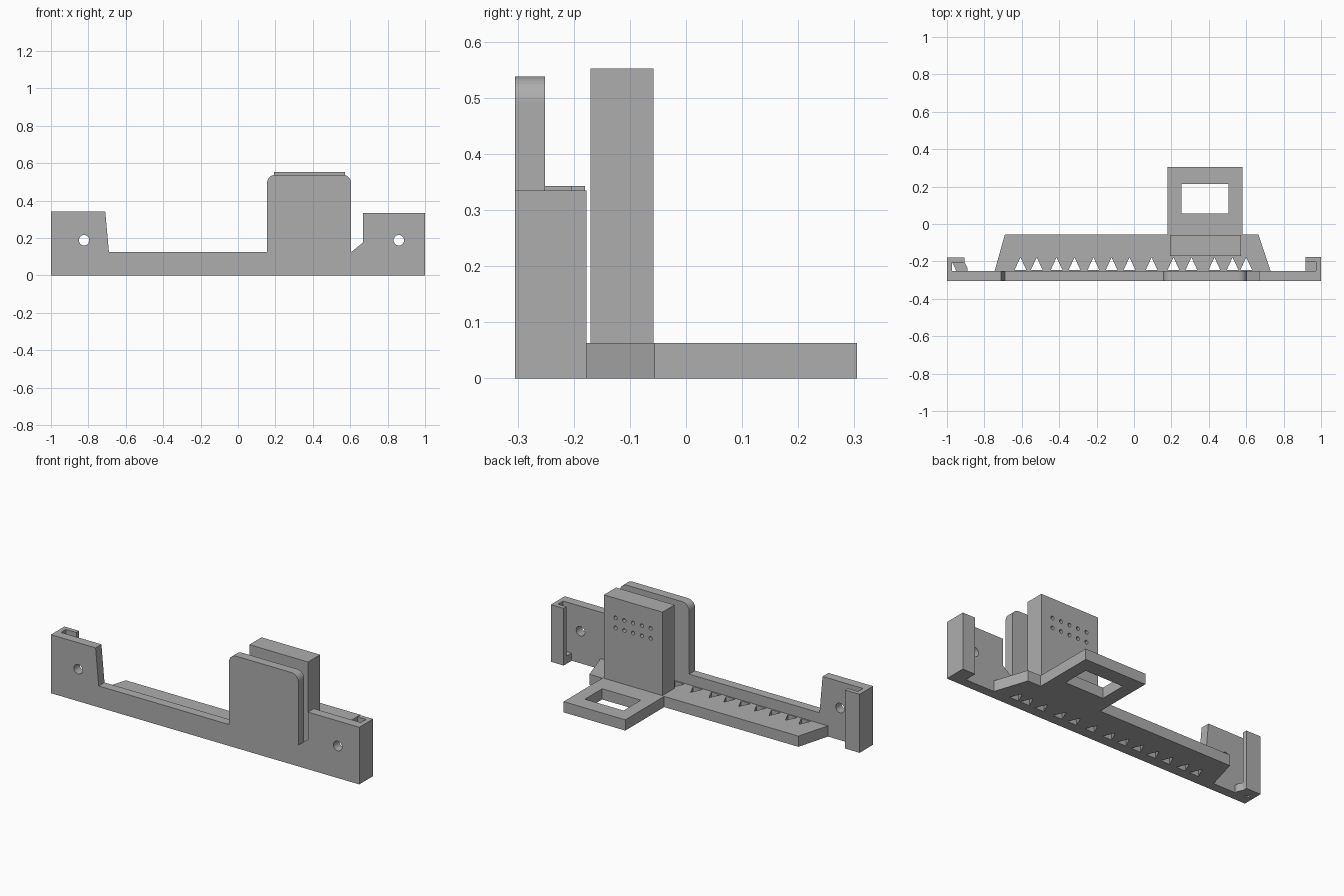
import bpy, bmesh, math
from mathutils import Vector

cube = bpy.data.objects.get("Cube")
if cube:
    bpy.data.objects.remove(cube, do_unlink=True)

grey = bpy.data.materials.new("plain grey")
grey.use_nodes = True
colour = (0.42, 0.42, 0.42, 1)
grey.diffuse_color = colour
grey.node_tree.nodes["Principled BSDF"].inputs["Base Color"].default_value = colour


def add_prism(bm, points, axis, low, high):
    """Extrude a flat outline along z (outline in x, y) or y (outline in x, z)."""
    if axis == "z":
        base = [Vector((a, b, low)) for a, b in points]
        step = Vector((0, 0, high - low))
    else:
        base = [Vector((a, low, b)) for a, b in points]
        step = Vector((0, high - low, 0))
    bottom = [bm.verts.new(p) for p in base]
    top = [bm.verts.new(p + step) for p in base]
    bm.faces.new(bottom)
    bm.faces.new(top)
    for i in range(len(base)):
        j = (i + 1) % len(base)
        bm.faces.new((bottom[i], bottom[j], top[j], top[i]))


def make(name, prisms):
    bm = bmesh.new()
    for prism in prisms:
        add_prism(bm, *prism)
    bmesh.ops.recalc_face_normals(bm, faces=bm.faces)
    mesh = bpy.data.meshes.new(name)
    bm.to_mesh(mesh)
    bm.free()
    mesh.materials.append(grey)
    obj = bpy.data.objects.new(name, mesh)
    bpy.context.collection.objects.link(obj)
    return obj


def cut(obj, prisms):
    cutter = make(obj.name + "_cutter", prisms)
    cutter.hide_render = True
    mod = obj.modifiers.new("holes", "BOOLEAN")
    mod.operation = "DIFFERENCE"
    mod.solver = "EXACT"
    mod.object = cutter
    bpy.ops.object.select_all(action="DESELECT")
    obj.select_set(True)
    bpy.context.view_layer.objects.active = obj
    bpy.ops.object.modifier_apply(modifier=mod.name)
    bpy.data.objects.remove(cutter, do_unlink=True)


def arc(cx, cz, r, start, end, n):
    angles = [math.radians(start + (end - start) * i / n) for i in range(n + 1)]
    return [(cx + r * math.cos(a), cz + r * math.sin(a)) for a in angles]


def circle(cx, cz, r, n):
    return arc(cx, cz, r, 0, 360, n)[:-1]


def rect(x0, x1, y0, y1):
    return [(x0, y0), (x1, y0), (x1, y1), (x0, y1)]


FRONT, BACK = -0.305, -0.251

# Front plate with raised ends, tall rounded panel and screw holes
outline = [(-1, 0), (1, 0), (1, 0.335), (0.667, 0.335), (0.667, 0.175), (0.605, 0.125)]
outline += arc(0.56, 0.493, 0.045, 0, 90, 8)
outline += arc(0.2, 0.493, 0.045, 90, 180, 8)
outline += [(0.155, 0.125), (-0.69, 0.125), (-0.71, 0.343), (-1, 0.343)]
plate = make("front_plate", [(outline, "y", FRONT, BACK)])
cut(plate, [(circle(x, 0.188, 0.028, 24), "y", -0.4, -0.2) for x in (-0.823, 0.86)])

# Shelf with rear tab, window and a row of triangular openings
shelf = make("shelf", [([(-0.745, BACK), (0.73, BACK), (0.665, -0.055), (0.58, -0.055),
                         (0.58, 0.305), (0.18, 0.305), (0.18, -0.055), (-0.69, -0.055)],
                        "z", 0, 0.063)])
teeth = [-0.607, -0.52, -0.414, -0.318, -0.217, -0.12, -0.024,
         0.094, 0.211, 0.307, 0.43, 0.527, 0.6]
holes = [([(x - 0.031, -0.245), (x + 0.031, -0.245), (x, -0.178)], "z", -0.1, 0.2)
         for x in teeth]
holes.append((rect(0.255, 0.505, 0.055, 0.215), "z", -0.1, 0.2))
cut(shelf, holes)

# Upright block with two rows of small holes in its back
block = make("upright_block", [(rect(0.193, 0.573, -0.17, -0.058), "z", 0.03, 0.552)])
cut(block, [(circle(0.27 + 0.057 * i, z, 0.011, 12), "y", -0.11, 0)
            for i in range(5) for z in (0.437, 0.378)])

# Hooked end channels, each with a small stop at the foot
make("right_end_hook", [([(-1, BACK), (-0.972, BACK), (-0.972, -0.205), (-0.905, -0.205),
                          (-0.905, -0.18), (-1, -0.18)], "z", 0, 0.343)])
make("right_end_stop", [([(-0.972, -0.205), (-0.95, BACK), (-0.89, BACK), (-0.89, -0.235),
                          (-0.905, -0.205)], "z", 0, 0.045)])
make("left_end_hook", [([(1, BACK), (0.972, BACK), (0.972, -0.203), (0.917, -0.203),
                         (0.917, -0.177), (1, -0.177)], "z", 0, 0.335)])
make("left_end_stop", [(rect(0.917, 0.972, BACK, -0.203), "z", 0, 0.045)])
